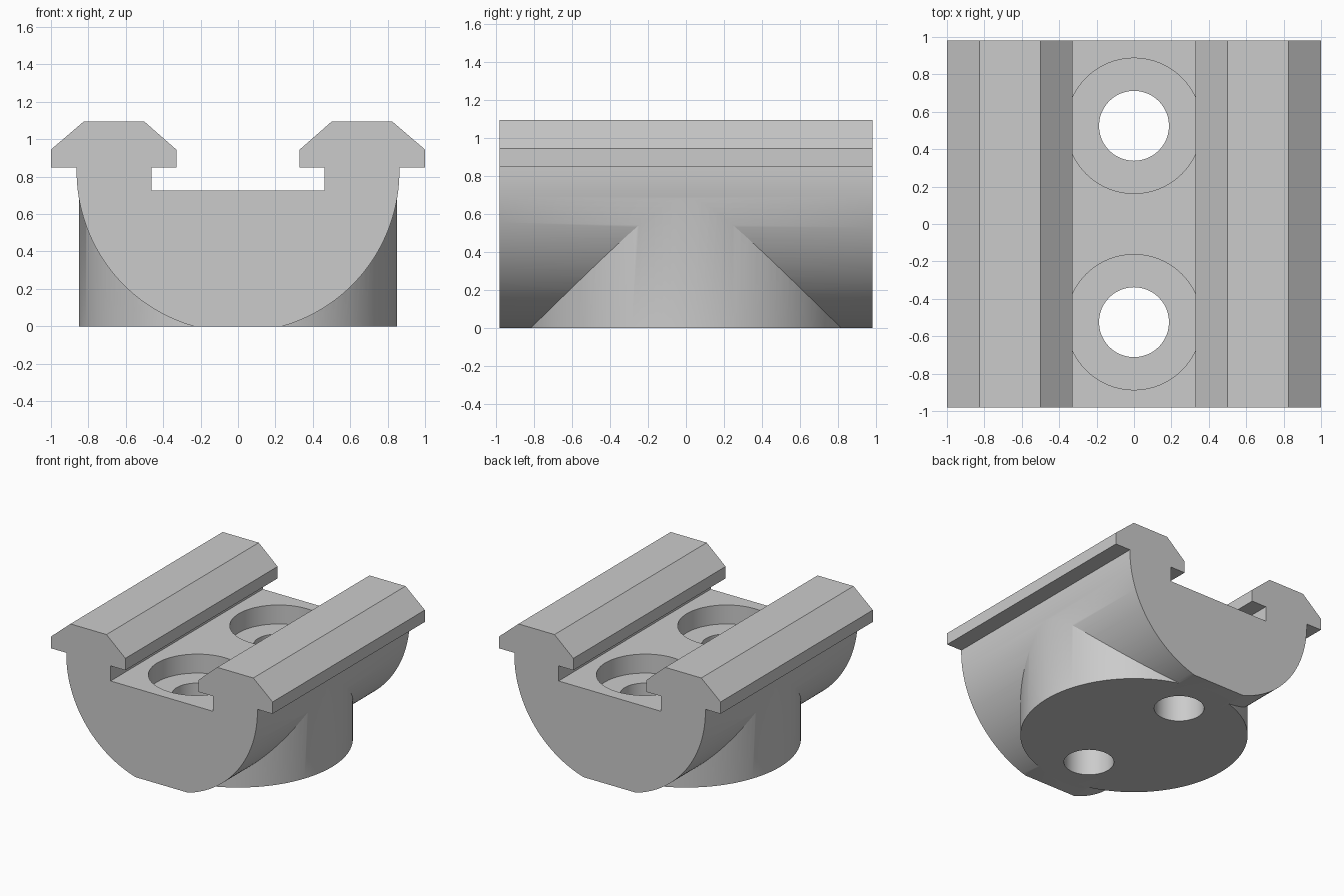
import bpy, bmesh, math
from mathutils import Matrix

cube = bpy.data.objects.get("Cube")
if cube:
    bpy.data.objects.remove(cube, do_unlink=True)

# Single plain grey
grey = bpy.data.materials.new("plain grey")
grey.use_nodes = True
grey.diffuse_color = (0.6, 0.6, 0.6, 1)
grey.node_tree.nodes["Principled BSDF"].inputs["Base Color"].default_value = (0.6, 0.6, 0.6, 1)


def finish(bm, name, helper=False):
    bmesh.ops.recalc_face_normals(bm, faces=bm.faces)
    mesh = bpy.data.meshes.new(name)
    bm.to_mesh(mesh)
    bm.free()
    mesh.materials.append(grey)
    obj = bpy.data.objects.new(name, mesh)
    bpy.context.collection.objects.link(obj)
    obj.hide_render = helper
    return obj


def cylinder(name, radius, y, low, high, sides):
    bm = bmesh.new()
    bmesh.ops.create_cone(bm, cap_ends=True, segments=sides, radius1=radius,
                          radius2=radius, depth=high - low,
                          matrix=Matrix.Translation((0, y, (low + high) / 2)))
    return finish(bm, name, helper=True)


def combine(target, tool, operation):
    mod = target.modifiers.new(tool.name, "BOOLEAN")
    mod.operation = operation
    mod.solver = "EXACT"
    mod.object = tool
    bpy.context.view_layer.objects.active = target
    bpy.ops.object.modifier_apply(modifier=mod.name)
    bpy.data.objects.remove(tool, do_unlink=True)


# Half profile: slot floor, hooked rail, then round belly down to the flat base
RADIUS, CENTRE, HALF = 0.863, 0.83, 0.982
FLOOR, LIP, SHOULDER, TOP = 0.725, 0.848, 0.945, 1.094
half = [(0.463, FLOOR), (0.463, LIP), (0.33, LIP), (0.33, SHOULDER), (0.5, TOP),
        (0.826, TOP), (1, SHOULDER), (1, LIP), (RADIUS, LIP)]
sweep = math.asin(CENTRE / RADIUS)
STEPS = 40
for i in range(STEPS + 1):
    a = sweep * i / STEPS
    half.append((RADIUS * math.cos(a), CENTRE - RADIUS * math.sin(a)))
outline = half + [(-x, z) for x, z in reversed(half)]

# Extrude the profile along y
bm = bmesh.new()
face = bm.faces.new([bm.verts.new((x, -HALF, z)) for x, z in outline])
ext = bmesh.ops.extrude_face_region(bm, geom=[face])
bmesh.ops.translate(bm, vec=(0, 2 * HALF, 0),
                    verts=[v for v in ext["geom"] if isinstance(v, bmesh.types.BMVert)])
body = finish(bm, "rail_clamp_body")

# Round foot merged into the belly
combine(body, cylinder("round_foot", 0.85, 0, 0, 0.7, 128), "UNION")

# Two counterbored screw holes
for y in (-0.525, 0.525):
    combine(body, cylinder("counterbore", 0.362, y, 0.57, 0.79, 64), "DIFFERENCE")
    combine(body, cylinder("screw_hole", 0.187, y, -0.2, 0.65, 48), "DIFFERENCE")

# Smooth the round walls, keep the edges crisp
bpy.ops.object.select_all(action="DESELECT")
body.select_set(True)
bpy.context.view_layer.objects.active = body
bpy.ops.object.shade_smooth_by_angle(angle=math.radians(25))
